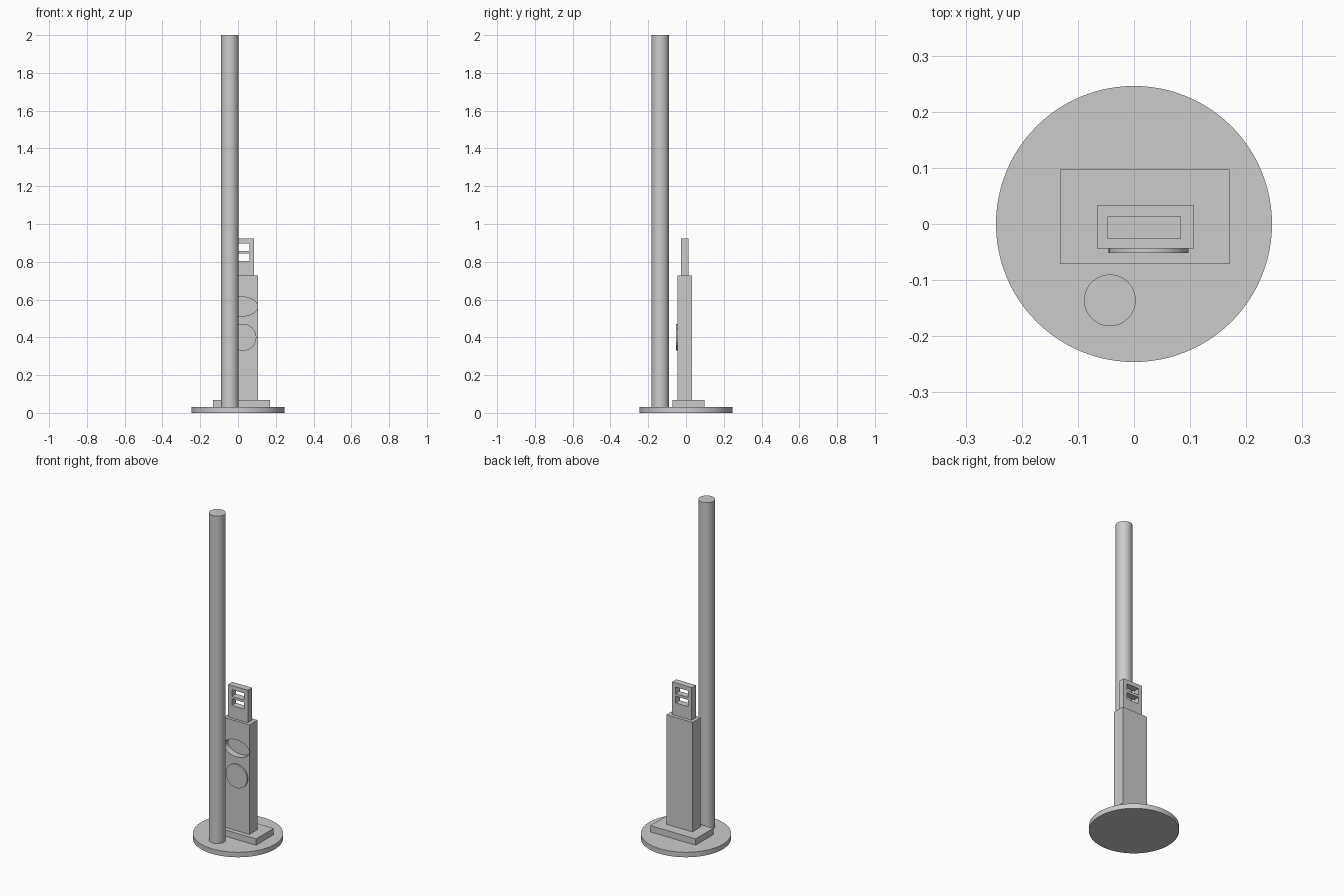
import bpy
import math

old = bpy.data.objects.get("Cube")
if old:
    bpy.data.objects.remove(old, do_unlink=True)

# Single plain grey
grey = bpy.data.materials.new("plain grey")
grey.use_nodes = True
tone = (0.6, 0.6, 0.6, 1)
grey.diffuse_color = tone
grey.node_tree.nodes["Principled BSDF"].inputs["Base Color"].default_value = tone


def finish(name):
    ob = bpy.context.object
    ob.name = name
    ob.data.materials.append(grey)
    bpy.ops.object.transform_apply(location=False, rotation=True, scale=True)
    return ob


def box(name, x, y, z):
    """Box from its (low, high) limits on each axis."""
    spans = (x, y, z)
    bpy.ops.mesh.primitive_cube_add(size=1, location=[(a + b) / 2 for a, b in spans])
    bpy.context.object.scale = [b - a for a, b in spans]
    return finish(name)


def cylinder(name, radius, depth, centre, facing_front=False, squash=1):
    turn = (math.pi / 2, 0, 0) if facing_front else (0, 0, 0)
    bpy.ops.mesh.primitive_cylinder_add(vertices=96, radius=radius, depth=depth,
                                        location=centre, rotation=turn)
    bpy.context.object.scale.y = squash
    ob = finish(name)
    bpy.ops.object.shade_smooth_by_angle(angle=math.radians(30))
    return ob


def cut(target, cutter):
    mod = target.modifiers.new("cut", "BOOLEAN")
    mod.operation = "DIFFERENCE"
    mod.solver = "EXACT"
    mod.object = cutter
    bpy.context.view_layer.objects.active = target
    bpy.ops.object.modifier_apply(modifier=mod.name)
    bpy.data.objects.remove(cutter, do_unlink=True)


# Round foot, pole and rectangular plinth
cylinder("round_base", 0.246, 0.03, (0, 0, 0.015))
cylinder("pole", 0.046, 1.972, (-0.043, -0.136, 1.014))
box("plinth", (-0.132, 0.17), (-0.071, 0.097), (0.028, 0.068))

# Upright body with an oval thumb recess
body = box("body", (-0.066, 0.107), (-0.044, 0.033), (0.066, 0.727))
cut(body, cylinder("recess_cutter", 0.084, 0.08, (0.0205, -0.044, 0.563), True, 0.6))

# Round button on the front
cylinder("button", 0.071, 0.012, (0.026, -0.046, 0.4), True)

# Plug with two slots running right through
plug = box("plug", (-0.047, 0.084), (-0.027, 0.013), (0.72, 0.923))
for low in (0.803, 0.858):
    cut(plug, box("slot_cutter", (-0.022, 0.06), (-0.1, 0.1), (low, low + 0.04)))
